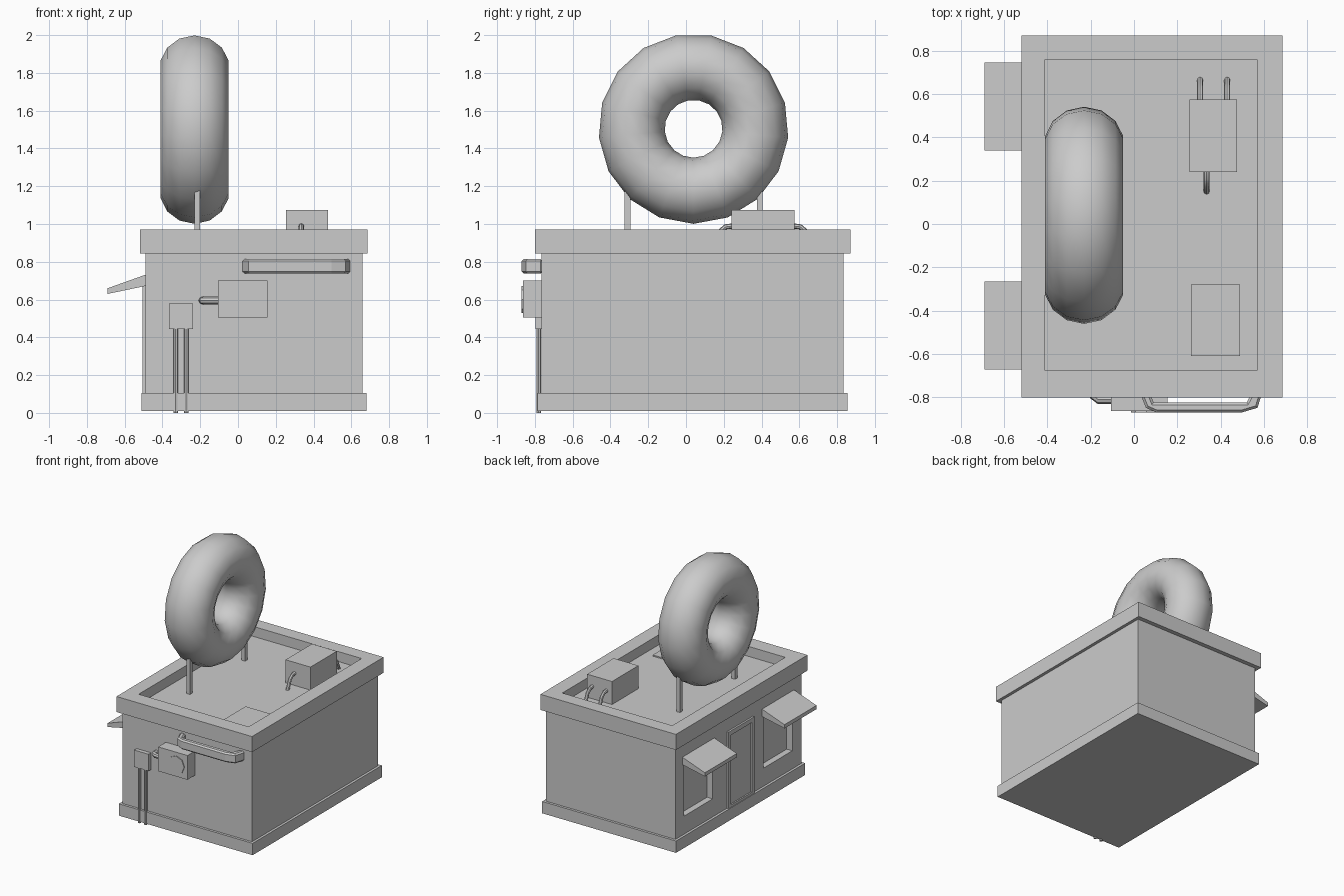
import bpy, bmesh, math
from mathutils import Matrix, Vector

if "Cube" in bpy.data.objects:
    bpy.data.objects.remove(bpy.data.objects["Cube"])


def finish(name, bm):
    bmesh.ops.recalc_face_normals(bm, faces=bm.faces)
    me = bpy.data.meshes.new(name)
    bm.to_mesh(me)
    bm.free()
    ob = bpy.data.objects.new(name, me)
    bpy.context.collection.objects.link(ob)
    return ob


def box(name, x0, x1, y0, y1, z0, z1):
    bm = bmesh.new()
    m = Matrix.Translation(((x0 + x1) / 2, (y0 + y1) / 2, (z0 + z1) / 2)) @ \
        Matrix.Diagonal((x1 - x0, y1 - y0, z1 - z0, 1))
    bmesh.ops.create_cube(bm, size=1, matrix=m)
    return finish(name, bm)


def prism(name, pts, offset):
    """Extrude a closed outline of 3D points along an offset."""
    bm = bmesh.new()
    f = bm.faces.new([bm.verts.new(p) for p in pts])
    ext = bmesh.ops.extrude_face_region(bm, geom=[f], use_keep_orig=True)["geom"]
    bmesh.ops.translate(bm, vec=offset, verts=[v for v in ext if isinstance(v, bmesh.types.BMVert)])
    return finish(name, bm)


def ring(name, outer, inner, axis, a, b):
    """Rectangular frame extruded between a and b along axis; rects are (u0, u1, v0, v1)."""
    place = {"z": lambda u, v, w: (u, v, w), "x": lambda u, v, w: (w, u, v)}[axis]
    bm = bmesh.new()
    loops = []
    for r in (outer, inner):
        for w in (a, b):
            loops.append([bm.verts.new(place(r[i], r[j], w)) for i, j in ((0, 2), (1, 2), (1, 3), (0, 3))])
    oa, ob, ia, ib = loops
    for p, q in ((oa, ob), (ob, ib), (ib, ia), (ia, oa)):
        for i in range(4):
            k = (i + 1) % 4
            bm.faces.new((p[i], p[k], q[k], q[i]))
    return finish(name, bm)


def shade_smooth(ob, angle=40):
    bpy.ops.object.select_all(action="DESELECT")
    ob.select_set(True)
    bpy.context.view_layer.objects.active = ob
    bpy.ops.object.shade_smooth_by_angle(angle=math.radians(angle))


def pipe(name, pts, radius, sides=8):
    """Sweep a round section along a path, mitred at the bends."""
    pts = [Vector(p) for p in pts]
    n = len(pts)
    bm = bmesh.new()
    rings = []
    for i, p in enumerate(pts):
        t = (pts[min(i + 1, n - 1)] - pts[max(i - 1, 0)]).normalized()
        side = t.cross(Vector((0, 1, 0) if abs(t.z) > 0.99 or abs(t.x) < 1e-5 and abs(t.y) < 1e-5
                              else (0, 0, 1))).normalized()
        up = side.cross(t)
        rings.append([bm.verts.new(p + radius * (side * math.cos(a) + up * math.sin(a)))
                      for a in (2 * math.pi * k / sides for k in range(sides))])
    for r, s in zip(rings, rings[1:]):
        for k in range(sides):
            j = (k + 1) % sides
            bm.faces.new((r[k], r[j], s[j], s[k]))
    bm.faces.new(rings[0])
    bm.faces.new(rings[-1])
    ob = finish(name, bm)
    shade_smooth(ob)
    return ob


# Building shell
walls = box("walls", -0.49, 0.66, -0.765, 0.835, 0.02, 0.89)
box("base_plinth", -0.51, 0.68, -0.785, 0.855, 0.01, 0.105)
ring("roof_parapet", (-0.52, 0.685, -0.80, 0.87), (-0.41, 0.567, -0.675, 0.76), "z", 0.845, 0.97)
box("roof_hatch", 0.262, 0.49, -0.61, -0.278, 0.88, 0.90)

# Recessed windows under wedge awnings
for i, yc in enumerate((0.543, -0.468), 1):
    cutter = box("window_cutter", -0.6, -0.44, yc - 0.182, yc + 0.182, 0.25, 0.67)
    cutter.hide_render = True
    mod = walls.modifiers.new("window", "BOOLEAN")
    mod.object = cutter
    mod.solver = "EXACT"
    bpy.context.view_layer.objects.active = walls
    bpy.ops.object.modifier_apply(modifier=mod.name)
    bpy.data.objects.remove(cutter)
    prism(f"awning_{i}", [(x, yc - 0.203, z) for x, z in
          ((-0.48, 0.735), (-0.69, 0.66), (-0.69, 0.63), (-0.48, 0.674))], (0, 0.406, 0))

# Door
ring("door_frame", (-0.147, 0.18, 0.09, 0.72), (-0.115, 0.148, 0.125, 0.685), "x", -0.505, -0.48)
box("door_panel", -0.494, -0.48, -0.12, 0.15, 0.12, 0.69)

# Ring-shaped roof sign: 17 x 14 torus standing in the YZ plane
MAJ, MIN_, NU, NV = 0.328, 0.175, 17, 14
bm = bmesh.new()
grid = []
for i in range(NU):
    u = -math.pi / 2 + 2 * math.pi * i / NU
    row = []
    for j in range(NV):
        v = 2 * math.pi * j / NV
        r = MAJ + MIN_ * math.cos(v)
        row.append(bm.verts.new((-0.23 + 0.185 * math.sin(v), 0.04 + r * math.cos(u), 1.504 + r * math.sin(u))))
    grid.append(row)
for i in range(NU):
    for j in range(NV):
        a, b = grid[i], grid[(i + 1) % NU]
        k = (j + 1) % NV
        bm.faces.new((a[j], b[j], b[k], a[k]))
shade_smooth(finish("ring_sign", bm), 60)
for i, y in enumerate((-0.31, 0.39), 1):
    box(f"sign_post_{i}", -0.23, -0.20, y - 0.015, y + 0.015, 0.88, 1.185)

# Rooftop air unit with drooping pipes
box("air_unit", 0.255, 0.476, 0.24, 0.575, 0.88, 1.075)
for i, (x, y, s) in enumerate(((0.305, 0.565, 1), (0.43, 0.565, 1), (0.335, 0.25, -1)), 1):
    pipe(f"air_unit_pipe_{i}", [(x, y, 0.99), (x, y + s * 0.04, 0.985),
                                (x, y + s * 0.07, 0.96), (x, y + s * 0.10, 0.885)], 0.014)

# Wall bracket bar above the meter
bar = prism("wall_bar", [(x, y, 0.737) for x, y in
            ((0.02, -0.76), (0.055, -0.848), (0.105, -0.87), (0.495, -0.87), (0.57, -0.848), (0.597, -0.76),
             (0.555, -0.76), (0.52, -0.823), (0.09, -0.823), (0.065, -0.76))], (0, 0, 0.078))
bev = bar.modifiers.new("bevel", "BEVEL")
bev.width = 0.011
bev.segments = 1
bev.limit_method = "ANGLE"
bev.angle_limit = math.radians(70)

# Meter box with octagonal dial and elbow pipe
box("meter_box", -0.105, 0.155, -0.863, -0.76, 0.505, 0.70)
bm = bmesh.new()
bmesh.ops.create_cone(bm, cap_ends=True, segments=8, radius1=0.072, radius2=0.072, depth=0.02,
                      matrix=Matrix.Translation((0.058, -0.86, 0.60)) @ Matrix.Rotation(math.pi / 2, 4, "X"))
finish("meter_dial", bm)
pipe("meter_pipe", [(-0.10, -0.81, 0.595), (-0.165, -0.81, 0.595), (-0.185, -0.795, 0.595),
                    (-0.19, -0.755, 0.595)], 0.02)

# Junction box with conduits running to the ground
box("junction_box", -0.365, -0.237, -0.797, -0.76, 0.445, 0.58)
for i, x in enumerate((-0.33, -0.274), 1):
    pipe(f"conduit_{i}", [(x, -0.78, 0.0), (x, -0.78, 0.46)], 0.012)
